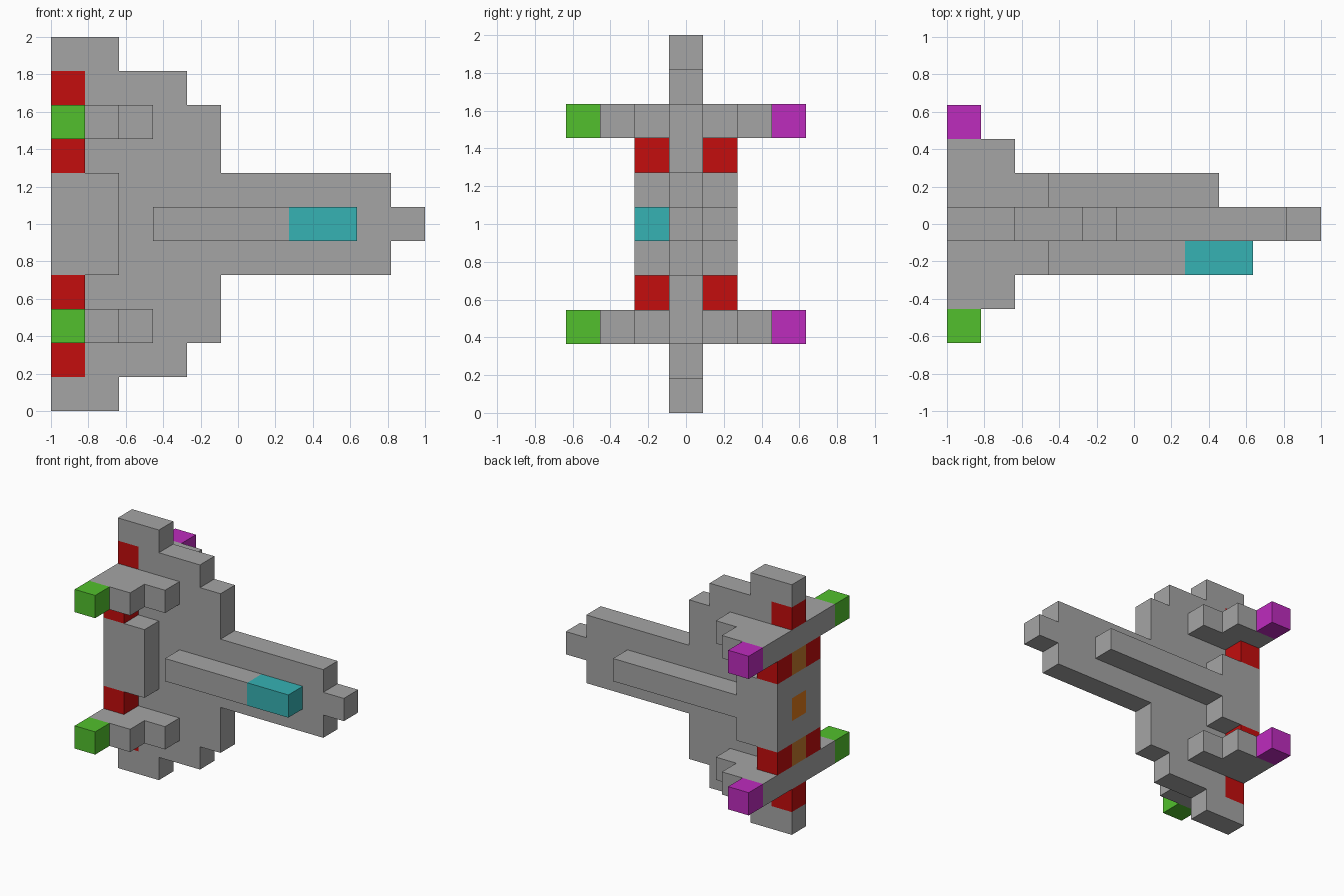
import bpy
import bmesh
from mathutils import Vector

if "Cube" in bpy.data.objects:
    bpy.data.objects.remove(bpy.data.objects["Cube"], do_unlink=True)

U = 2 / 11  # size of one block


def material(name, rgb):
    m = bpy.data.materials.new(name)
    m.use_nodes = True
    m.diffuse_color = (*rgb, 1)
    bsdf = next(n for n in m.node_tree.nodes if n.type == 'BSDF_PRINCIPLED')
    bsdf.inputs["Base Color"].default_value = (*rgb, 1)
    return m


GRAY = material("hull gray", (0.376, 0.376, 0.376))
RED = material("red", (0.546, 0.004, 0.004))
GREEN = material("green", (0.084, 0.527, 0.026))
TEAL = material("teal", (0.037, 0.445, 0.456))
MAGENTA = material("magenta", (0.515, 0.025, 0.515))
ORANGE = material("orange", (0.72, 0.19, 0.01))
BROWN = material("brown", (0.55, 0.19, 0.025))


def prism(name, points, depth, mat):
    """Extrude a flat outline, given in blocks, along the depth vector.
    Block x starts at the tail, y at the centre plane, z at the ground."""
    bm = bmesh.new()
    verts = [bm.verts.new((x * U - 1, y * U, z * U)) for x, y, z in points]
    face = bm.faces.new(verts)
    ext = bmesh.ops.extrude_face_region(bm, geom=[face], use_keep_orig=True)
    moved = [g for g in ext["geom"] if isinstance(g, bmesh.types.BMVert)]
    bmesh.ops.translate(bm, verts=moved, vec=Vector(depth) * U)
    bmesh.ops.recalc_face_normals(bm, faces=bm.faces)
    mesh = bpy.data.meshes.new(name)
    bm.to_mesh(mesh)
    bm.free()
    mesh.materials.append(mat)
    obj = bpy.data.objects.new(name, mesh)
    bpy.context.collection.objects.link(obj)
    return obj


def box(name, xs, ys, zs, mat):
    (x0, x1), (y0, y1), (z0, z1) = xs, ys, zs
    outline = [(x0, y0, z0), (x1, y0, z0), (x1, y1, z0), (x0, y1, z0)]
    return prism(name, outline, (0, 0, z1 - z0), mat)


# Central plate: stepped outline, notched at the tail for the coloured blocks
lower_steps = [(0, 0), (2, 0), (2, 1), (4, 1), (4, 2), (5, 2), (5, 4),
               (10, 4), (10, 5), (11, 5)]
lower_tail = [(0, 5), (0, 4), (1, 4), (1, 3), (0, 3), (0, 2), (1, 2), (1, 1), (0, 1)]
upper_steps = [(x, 11 - z) for x, z in reversed(lower_steps)]
upper_tail = [(x, 11 - z) for x, z in reversed(lower_tail)]
outline = lower_steps + upper_steps + upper_tail + [(1, 6), (1, 5)] + lower_tail
prism("central_plate", [(x, -0.5, z) for x, z in outline], (0, 1, 0), GRAY)

# Blocks set into the tail edge of the plate
centre = (-0.5, 0.5)
box("main_engine", (0, 1), centre, (5, 6), ORANGE)
for level, z_tip, z_vent in (("lower", 1, 3), ("upper", 9, 7)):
    box(level + "_plate_light", (0, 1), centre, (z_tip, z_tip + 1), RED)
    box(level + "_engine", (0, 1), centre, (z_vent, z_vent + 1), BROWN)

# Parts on both faces of the plate
wing = [(0, 0.5), (3, 0.5), (3, 1.5), (2, 1.5), (2, 2.5), (0, 2.5)]
for side, s, tip in (("front", -1, GREEN), ("back", 1, MAGENTA)):
    near, far = (s * 0.5, s * 1.5), (s * 2.5, s * 3.5)
    box(side + "_engine_housing", (0, 2), near, (4, 7), GRAY)
    for level, z_wing, z_vent in (("lower", 2, 3), ("upper", 8, 7)):
        name = side + "_" + level
        prism(name + "_wing", [(x, s * y, z_wing) for x, y in wing], (0, 0, 1), GRAY)
        box(name + "_wing_tip", (0, 1), far, (z_wing, z_wing + 1), tip)
        box(name + "_side_light", (0, 1), near, (z_vent, z_vent + 1), RED)

# Long pods: the front one carries the canopy
box("front_pod", (3, 7), (-1.5, -0.5), (5, 6), GRAY)
box("canopy", (7, 9), (-1.5, -0.5), (5, 6), TEAL)
box("back_pod", (2, 8), (0.5, 1.5), (5, 6), GRAY)
